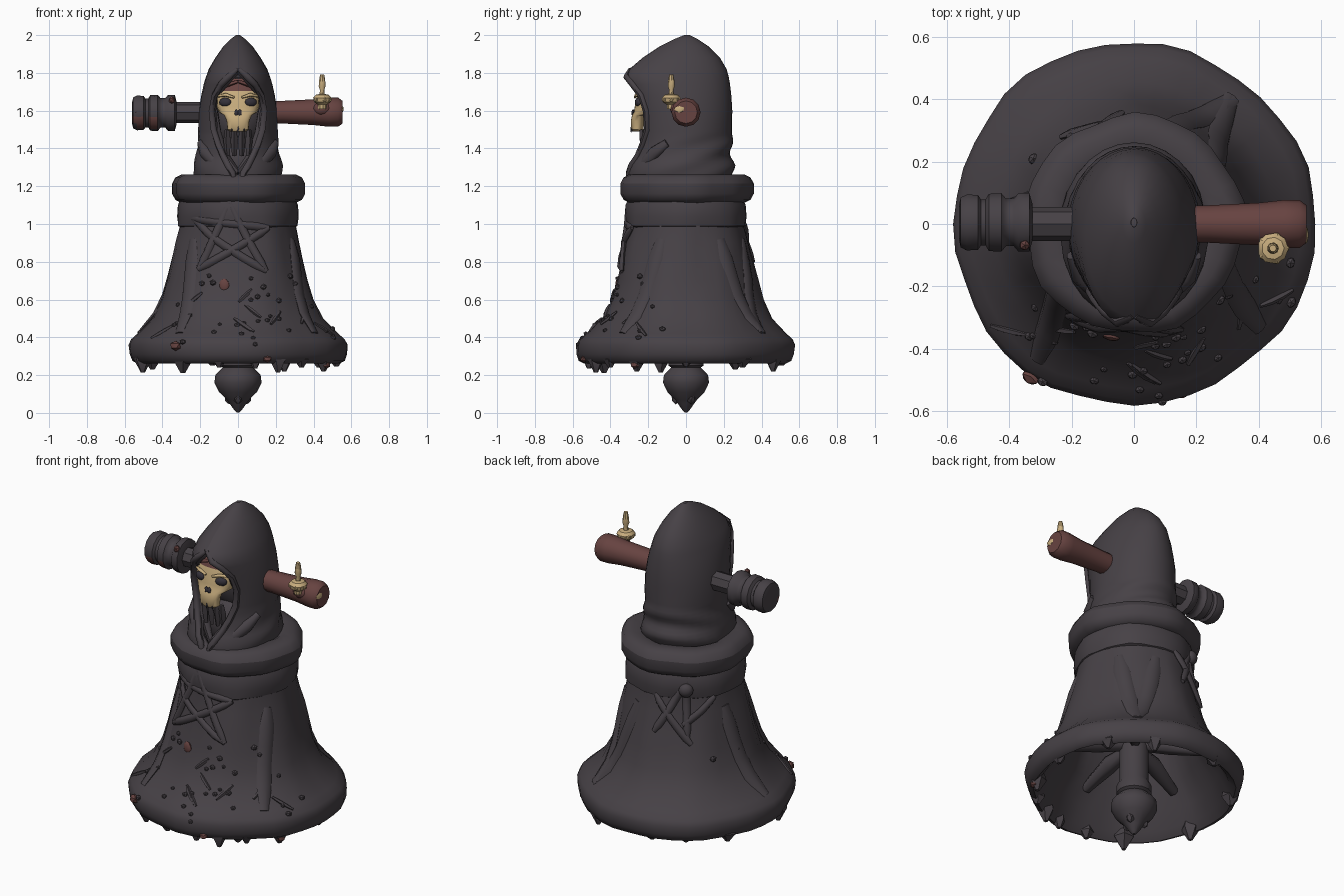
import bpy, bmesh, math, random
from mathutils import Vector, Matrix

if "Cube" in bpy.data.objects:
    bpy.data.objects.remove(bpy.data.objects["Cube"])

random.seed(4)
TAU = math.tau


def material(name, rgb):
    m = bpy.data.materials.new(name)
    m.diffuse_color = (*rgb, 1)
    m.use_nodes = True
    m.node_tree.nodes["Principled BSDF"].inputs["Base Color"].default_value = m.diffuse_color
    return m


DARK = material("charcoal", (0.062, 0.053, 0.061))
BROWN = material("red_brown", (0.135, 0.056, 0.052))
BONE = material("bone", (0.58, 0.42, 0.21))
BLACK = material("socket_black", (0.036, 0.032, 0.043))


def finish(name, bm, mat, angle=38):
    bmesh.ops.recalc_face_normals(bm, faces=bm.faces)
    me = bpy.data.meshes.new(name)
    bm.to_mesh(me)
    bm.free()
    me.materials.append(mat)
    me.shade_smooth()
    me.set_sharp_from_angle(angle=math.radians(angle))
    ob = bpy.data.objects.new(name, me)
    bpy.context.collection.objects.link(ob)
    return ob


def loft(name, rows, mat, cap=True, angle=38):
    """Skin closed rings of equal point count."""
    bm = bmesh.new()
    rings = [[bm.verts.new(p) for p in row] for row in rows]
    n = len(rings[0])
    for a, b in zip(rings, rings[1:]):
        for i in range(n):
            j = (i + 1) % n
            bm.faces.new((a[i], a[j], b[j], b[i]))
    if cap:
        bm.faces.new(rings[0])
        bm.faces.new(rings[-1])
    return finish(name, bm, mat, angle)


def lathe(name, profile, mat, at=(0, 0, 0), rot=None, n=24, wobble=None, angle=38, cap=True):
    M = Matrix.Translation(at) @ (rot or Matrix())
    rows = []
    for r, z in profile:
        row = []
        for i in range(n):
            t = TAU * i / n
            q = r + (wobble(t, z) if wobble and r > 0.02 else 0)
            row.append(M @ Vector((q * math.cos(t), q * math.sin(t), z)))
        rows.append(row)
    return loft(name, rows, mat, cap, angle)


def tube(name, pts, r, mat, n=6, flat=1.0):
    """Sweep a round section along a path, thinner at the ends."""
    pts = [Vector(p) for p in pts]
    rows = []
    for i, p in enumerate(pts):
        d = (pts[min(i + 1, len(pts) - 1)] - pts[max(i - 1, 0)]).normalized()
        side = d.cross(Vector((p.x, p.y, 0))).normalized()
        up = side.cross(d).normalized()
        k = r * (0.6 if i in (0, len(pts) - 1) else 1)
        rows.append([p + side * k * math.cos(TAU * j / n) + up * k * flat * math.sin(TAU * j / n)
                     for j in range(n)])
    return loft(name, rows, mat, True, 60)


def ball(name, at, size, mat, turn=0, sub=2, angle=38):
    bm = bmesh.new()
    bmesh.ops.create_icosphere(bm, subdivisions=sub, radius=1)
    bm.transform(Matrix.Translation(at) @ Matrix.Rotation(turn, 4, 'Z') @ Matrix.Diagonal((*size, 1)))
    return finish(name, bm, mat, angle)


def interp(table, z):
    """Linear lookup in rows sorted by first value."""
    for a, b in zip(table, table[1:]):
        if z <= b[0]:
            k = max(0, (z - a[0]) / (b[0] - a[0]))
            return [u + (v - u) * k for u, v in zip(a, b)]
    return list(table[-1])


# Bell: uneven outer wall, thick lip and hollow inside
outer = [(.535, .262), (.562, .275), (.575, .31), (.58, .36), (.565, .39), (.53, .42), (.45, .50), (.40, .60),
         (.372, .70), (.347, .80), (.325, .90), (.305, 1.0), (.295, 1.12)]
inner = [(.01, .80), (.24, .78), (.30, .66), (.36, .50), (.45, .39), (.495, .30)]


def ripple(t, z):
    k = 0.010 if z < 1 else 0.004
    return k * (math.sin(3 * t + 5 * z) * .6 + math.sin(7 * t - 4 * z) * .5 + math.sin(13 * t + 9 * z) * .3)


lathe("bell", inner + outer + [(.01, 1.13)], DARK, n=40, wobble=ripple, angle=50)
wall = [(z, r) for r, z in outer]


def on_bell(t, z, lift=0):
    r = interp(wall, z)[1] + ripple(t, z) + lift
    return Vector((r * math.cos(t), r * math.sin(t), z))


# Ragged points under the lip
FRONT = -math.pi / 2
for deg, depth, w in [(-165, .055, .05), (-124, .06, .055), (-101, .03, .04), (-80, .035, .035),
                      (-66, .055, .045), (-50, .03, .04), (-30, .05, .05), (0, .025, .04),
                      (35, .03, .05), (62, .05, .045), (105, .02, .05), (150, .04, .05)]:
    t = math.radians(deg)
    lathe("lip_tooth", [(w * .8, .05), (w, .012), (.012, -depth)], DARK,
          (.522 * math.cos(t), .522 * math.sin(t), .27), Matrix.Rotation(t + .6, 4, 'Z'), n=5)

# Waist band and padded collar
lathe("waist_band", [(.29, .975), (.315, .99), (.322, 1.04), (.318, 1.10), (.30, 1.14)], DARK, n=32, wobble=ripple)
collar = []
for i in range(12):
    c, s = math.cos(TAU * (i + .5) / 12), math.sin(TAU * (i + .5) / 12)
    collar.append((.272 + .081 * math.copysign(abs(c) ** .8, c), 1.187 + .078 * math.copysign(abs(s) ** .8, s)))
lathe("collar", collar + collar[:1], DARK, n=32, angle=60, cap=False,
      wobble=lambda t, z: .006 * math.sin(5 * t + 1) + .005 * math.sin(9 * t))

# Star of straps in front, crossed straps behind
tips = [(-.15, 1.12), (.42, .75), (-.9, 1.03), (.52, .98), (-.62, .76)]
star = list(zip(tips, tips[1:] + tips[:1]))
back = [((-.55, 1.0), (.08, .74)), ((.02, 1.1), (-.5, .80)), ((.5, .99), (-.05, .84)), ((0, 1.12), (.02, .78))]
for mid, lines in ((FRONT, star), (math.radians(125), back)):
    for (a0, z0), (a1, z1) in lines:
        tube("strap", [on_bell(mid + a0 + (a1 - a0) * k / 8, z0 + (z1 - z0) * k / 8, .008)
                       for k in range(9)], .021, DARK, 6, .75)
ball("strap_knot", on_bell(math.radians(125), 1.04, .02), (.03, .04, .04), DARK, math.radians(125))

# Soft cloth folds running down the flare
for deg, lean in ((-140, .05), (-25, -.05), (35, .06), (72, -.07), (165, .05)):
    t = math.radians(deg)
    tube("drape_fold", [on_bell(t + lean * k, .92 - .1 * k, -.006) for k in range(6)], .045, DARK, 8, .4)

# Nails, chips and splinters, denser in front
for i in range(34):
    t = FRONT + random.gauss(0, .85)
    s = random.uniform(.010, .017)
    ball("nail", on_bell(t, random.uniform(.36, .74), .001), (s, s * 1.2, s), DARK, t, 1, 20)
for i in range(9):
    t, z = FRONT + random.uniform(-1, 1), random.uniform(.45, .66)
    s = random.choice((-1, 1))
    tube("splinter", [on_bell(t + s * .06 * k, z - .022 * k, .002) for k in range(4)], .011, DARK, 5)
for t, z, s in ((-124, .355, .033), (-74, .285, .024), (-30, .255, .026)):
    t = math.radians(t)
    ball("rusty_rivet", on_bell(t, z), (s * .8, s, s * .8), BROWN, t, 1)
ball("rust_patch", on_bell(FRONT - .2, .675, -.004), (.012, .028, .036), BROWN, FRONT - .2)

# Clapper with its inner struts
lathe("clapper", [(.08, .79), (.08, .32), (.095, .29), (.095, .25), (.08, .24), (.12, .20), (.125, .16),
                  (.10, .11), (.06, .07), (.045, .05), (.02, .015), (.008, .003)], DARK, n=14)
for k in range(5):
    t = FRONT + TAU * k / 5
    tube("inner_strut", [(r * math.cos(t), r * math.sin(t), z) for r, z in ((.04, .54), (.2, .52), (.40, .46))],
         .05, DARK)
for k in range(3):
    t = FRONT + TAU * k / 3
    ball("clapper_chip", (.055 * math.cos(t), .055 * math.sin(t), .08), (.025, .025, .035), DARK, t, 1)

# Hood: z, half width, front y, back y, half opening
hood = [(1.21, .225, -.31, .24, .01), (1.27, .237, -.31, .25, .025), (1.31, .236, -.30, .252, .05),
        (1.36, .222, -.275, .24, .075), (1.42, .213, -.265, .243, .10), (1.50, .211, -.26, .245, .125),
        (1.60, .207, -.28, .245, .135), (1.68, .195, -.30, .24, .12), (1.74, .182, -.32, .233, .085),
        (1.78, .17, -.33, .226, .045), (1.82, .155, -.30, .215, 0), (1.88, .12, -.23, .18, 0),
        (1.94, .078, -.14, .12, 0), (1.98, .037, -.06, .06, 0), (2.0, .01, -.01, .02, 0)]
levels = [1.21 + .02 * i for i in range(15)] + [r[0] for r in hood if r[0] > 1.5]


def hood_ring(z, n=28):
    """Horseshoe section with wrinkles sweeping up toward the back."""
    _, a, f, b, w = interp(hood, z)
    c, d, t0 = (f + b) / 2, (b - f) / 2, math.asin(w / a)
    out = []
    for i in range(n + 1):
        t = t0 + (TAU - 2 * t0) * i / n
        fade = max(0, min(1, (1.5 - z) / .08)) * (1 - math.cos(t)) / 2
        k = 1 + .035 * fade * math.sin(48 * (z + .10 * math.cos(t)) + .8 * math.sin(t))
        out.append((a * k * math.sin(t), c - d * k * math.cos(t), z))
    return out + [(.86 * x, c + .86 * (y - c), h - (.03 if z > 1.7 else 0)) for x, y, h in reversed(out)]


loft("hood", [hood_ring(z) for z in levels], DARK, True, 50)

# Rolled hood edge and crossing folds under the chin
for s in (1, -1):
    edge = [Vector(hood_ring(r[0])[0]) for r in hood[:11]]
    tube("hood_edge", [(s * (p.x + .004), p.y + .006, p.z) for p in edge], .018, DARK)
    tube("chin_fold", [(s * x, y, z) for x, y, z in ((.20, -.10, 1.43), (.175, -.165, 1.38), (.11, -.225, 1.31),
                                                     (.05, -.265, 1.26), (-.02, -.285, 1.22))], .035, DARK, 8, .8)
    tube("inner_fold", [(s * x, y, z) for x, y, z in ((.125, -.13, 1.62), (.11, -.165, 1.48), (.075, -.20, 1.37),
                                                      (.0, -.25, 1.27))], .025, DARK)
ball("hood_lining", (0, -.01, 1.58), (.16, .14, .2), DARK)
ball("chest_cloth", (0, -.05, 1.33), (.15, .13, .16), DARK)

# Skull: z, half width, front y; rust-coloured brow by height
face = [(1.49, .042, -.283), (1.50, .056, -.29), (1.545, .06, -.292), (1.575, .072, -.286), (1.592, .102, -.276),
        (1.62, .112, -.272), (1.665, .114, -.262), (1.705, .110, -.25), (1.73, .095, -.24), (1.77, .05, -.22)]
rows = []
for z, w, f in face:
    row = []
    for i in range(20):
        s, c = math.sin(TAU * i / 20), math.cos(TAU * i / 20)
        back_y = -.225 if z < 1.58 else -.12
        row.append((w * s, (f + back_y) / 2 + (f - back_y) / 2 * math.copysign(abs(c) ** .7, c), z))
    rows.append(row)
skull = loft("skull", rows, BONE)
skull.data.materials.append(BROWN)
for p in skull.data.polygons:
    p.material_index = int(p.center.z > 1.71)
for s in (1, -1):
    ball("eye_socket", (s * .068, -.253, 1.645), (.034, .016, .024), BLACK, s * .3)
    ball("nostril", (s * .009, -.28, 1.588), (.012, .009, .022), BLACK, s * .1, 1)
    tube("brow_ridge", [(s * .02, -.27, 1.67), (s * .065, -.262, 1.684), (s * .105, -.23, 1.676)], .01, BONE)
    tube("brow_cloth", [(s * x, y, z) for x, y, z in ((.12, -.22, 1.69), (.085, -.25, 1.728), (.0, -.265, 1.755))],
         .014, BROWN)
ball("jaw_gap", (0, -.291, 1.50), (.005, .004, .018), BLACK, 0, 1)
for x in (-.033, .033):
    ball("tooth_gap", (x, -.286, 1.497), (.004, .004, .010), BLACK, 0, 1)
for x in (-.058, -.02, .02, .058):
    tube("cloth_strip", [(x, -.235, 1.50), (x, -.225, 1.44), (x * .95, -.215, 1.36)], .02, DARK, 4)

# Crossbeam: wooden arm on the right, ribbed hammer head on the left
along_x = Matrix.Rotation(math.pi / 2, 4, 'Y')
lathe("wooden_arm", [(.058, .15), (.06, .24), (.068, .40), (.077, .48), (.077, .53), (.06, .553)], BROWN,
      (0, 0, 1.592), along_x, 12)
ball("arm_knot", (.445, -.05, 1.61), (.05, .035, .038), BROWN)
ball("arm_end_wax", (.551, -.035, 1.607), (.009, .03, .02), BONE, 0, 1)
lathe("metal_rod", [(.055, -.34), (.055, -.15)], DARK, (0, 0, 1.59), along_x, 8)
head = lathe("hammer_head", [(.06, -.56), (.082, -.555), (.092, -.535), (.09, -.50), (.076, -.49), (.076, -.475),
                             (.094, -.465), (.096, -.425), (.078, -.41), (.078, -.385), (.096, -.37),
                             (.096, -.335), (.06, -.325)], DARK, (0, .005, 1.588), along_x, 14, None, 50)
head.data.materials.append(BROWN)
for p in head.data.polygons:
    p.material_index = int(p.center.y < -.05 and p.center.z < 1.575 and (p.center.x < -.50 or -.47 < p.center.x < -.42))
for x, z in ((-.535, 1.60), (-.35, 1.655)):
    ball("hammer_rust", (x, -.068, z), (.018, .018, .022), BROWN, 0, 1)

# Candle in its dish
lathe("candle", [(.022, 1.61), (.024, 1.632), (.044, 1.645), (.05, 1.668), (.036, 1.684), (.014, 1.688),
                 (.012, 1.71), (.019, 1.73), (.016, 1.765), (.011, 1.792)], BONE, (.445, -.078, 0), n=9)
for k in range(5):
    t = TAU * k / 5
    ball("wax_lump", (.445 + .04 * math.cos(t), -.078 + .04 * math.sin(t), 1.66), (.014, .014, .017), BONE, 0, 1)
